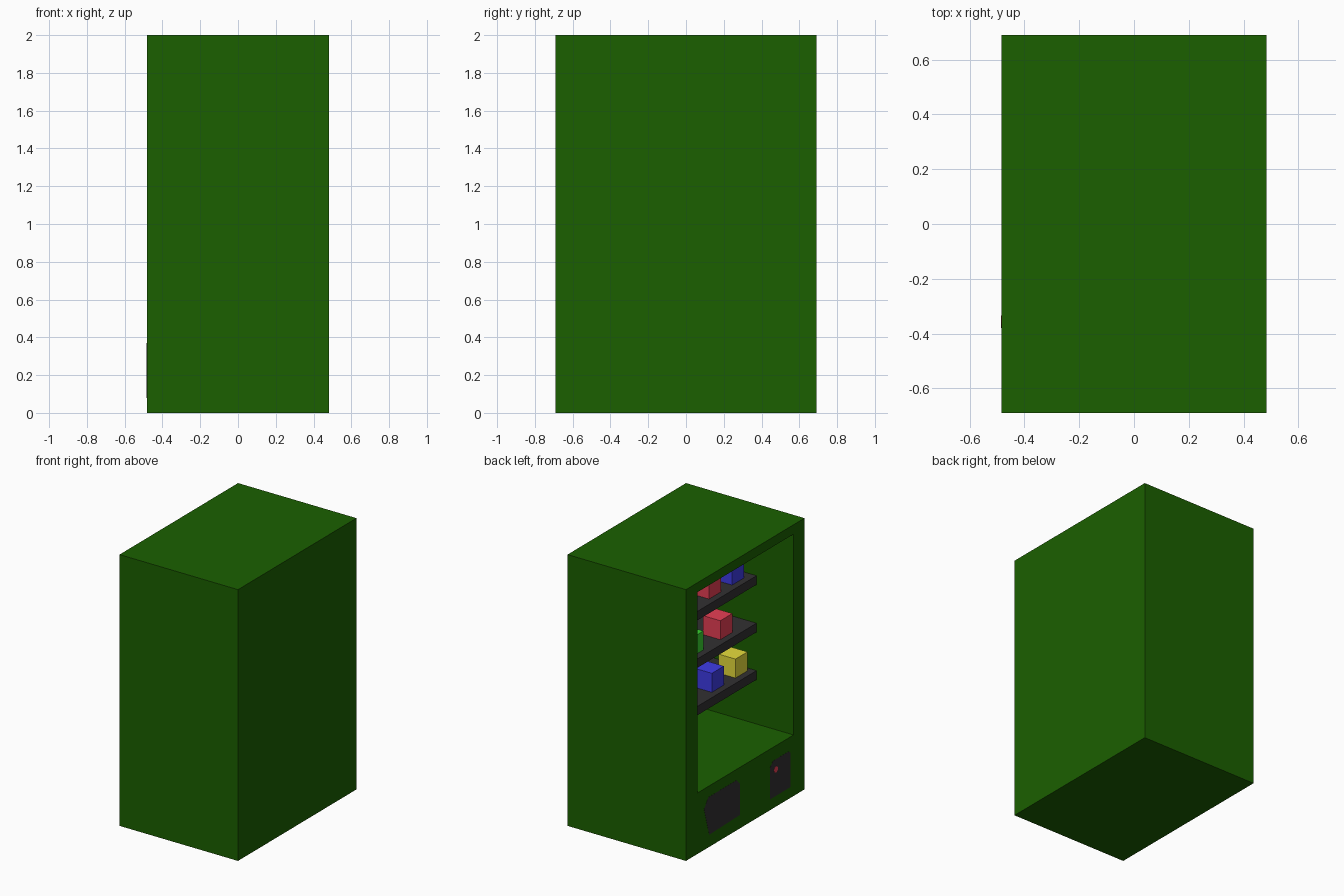
import bpy, bmesh, math
from mathutils import Matrix

if "Cube" in bpy.data.objects:
    bpy.data.objects.remove(bpy.data.objects["Cube"])


def material(name, rgb):
    m = bpy.data.materials.new(name)
    m.diffuse_color = (*rgb, 1)
    m.use_nodes = True
    m.node_tree.nodes["Principled BSDF"].inputs["Base Color"].default_value = m.diffuse_color
    return m


GREEN = material("cabinet green", (0.011, 0.117, 0.0))
DARK = material("dark grey", (0.032, 0.030, 0.032))
RED = material("red", (0.8, 0.05, 0.09))
YELLOW = material("yellow", (0.8, 0.72, 0.045))
BLUE = material("blue", (0.05, 0.045, 0.8))
LIME = material("bright green", (0.04, 0.65, 0.03))

X, Y = 0.483, 0.69      # cabinet half sizes
BAY = 0.56              # half width of the display bay


def finish(name, bm, mat):
    me = bpy.data.meshes.new(name)
    bmesh.ops.recalc_face_normals(bm, faces=bm.faces[:])
    bm.to_mesh(me)
    bm.free()
    ob = bpy.data.objects.new(name, me)
    bpy.context.collection.objects.link(ob)
    me.materials.append(mat)
    return ob


def box(name, lo, hi, mat):
    bm = bmesh.new()
    bmesh.ops.create_cube(bm, size=1)
    for v in bm.verts:
        v.co = [lo[i] + (hi[i] - lo[i]) * (v.co[i] + 0.5) for i in range(3)]
    return finish(name, bm, mat)


def plate(name, pts, mat):
    # thin, nearly flush panel on the display side (-x)
    bm = bmesh.new()
    f = bm.faces.new([bm.verts.new((-X + 0.004, y, z)) for y, z in pts])
    ext = bmesh.ops.extrude_face_region(bm, geom=[f])["geom"]
    for v in ext:
        if isinstance(v, bmesh.types.BMVert):
            v.co.x = -X - 0.0008
    return finish(name, bm, mat)


# cabinet with a hollow display bay opening on the -x side
cabinet = box("cabinet", (-X, -Y, 0), (X, Y, 2), GREEN)
cutter = box("bay_cutter", (-0.6, -BAY - 0.003, 0.45), (0.41, BAY - 0.003, 1.93), GREEN)
cutter.hide_render = True
mod = cabinet.modifiers.new("bay", "BOOLEAN")
mod.operation = "DIFFERENCE"
mod.solver = "EXACT"
mod.object = cutter
bpy.context.view_layer.objects.active = cabinet
bpy.ops.object.modifier_apply(modifier=mod.name)
bpy.data.objects.remove(cutter)

# shelves and the goods standing on them
S = 0.07
rows = [
    (0.845, [(-0.453, YELLOW), (-0.178, BLUE), (0.15, RED), (0.42, LIME)]),
    (1.195, [(-0.277, RED), (0.06, LIME), (0.36, YELLOW)]),
    (1.545, [(-0.415, BLUE), (-0.145, RED), (0.15, YELLOW), (0.42, LIME)]),
]
for i, (z, goods) in enumerate(rows):
    box(f"shelf_{i + 1}", (-0.183, -BAY, z - 0.066), (0.183, BAY, z), DARK)
    for j, (y, mat) in enumerate(goods):
        box(f"item_{i + 1}_{j + 1}", (-0.135, y - S, z),
            (-0.135 + 2 * S, y + S, z + 2 * S), mat)

# collection hatch and control panel
plate("collection_hatch", [(0.06, 0.10), (0.42, 0.09), (0.48, 0.30), (0.43, 0.37),
                           (0.10, 0.37), (0.06, 0.325)], DARK)
plate("control_panel", [(-0.525, 0.08), (-0.29, 0.08), (-0.29, 0.315),
                        (-0.325, 0.35), (-0.505, 0.35), (-0.525, 0.335)], DARK)

# round button on the control panel
bm = bmesh.new()
bmesh.ops.create_cone(bm, cap_ends=True, segments=16, radius1=0.023, radius2=0.023, depth=0.004,
                      matrix=Matrix.Translation((-X, -0.357, 0.275)) @ Matrix.Rotation(math.pi / 2, 4, "Y"))
finish("button", bm, RED)
